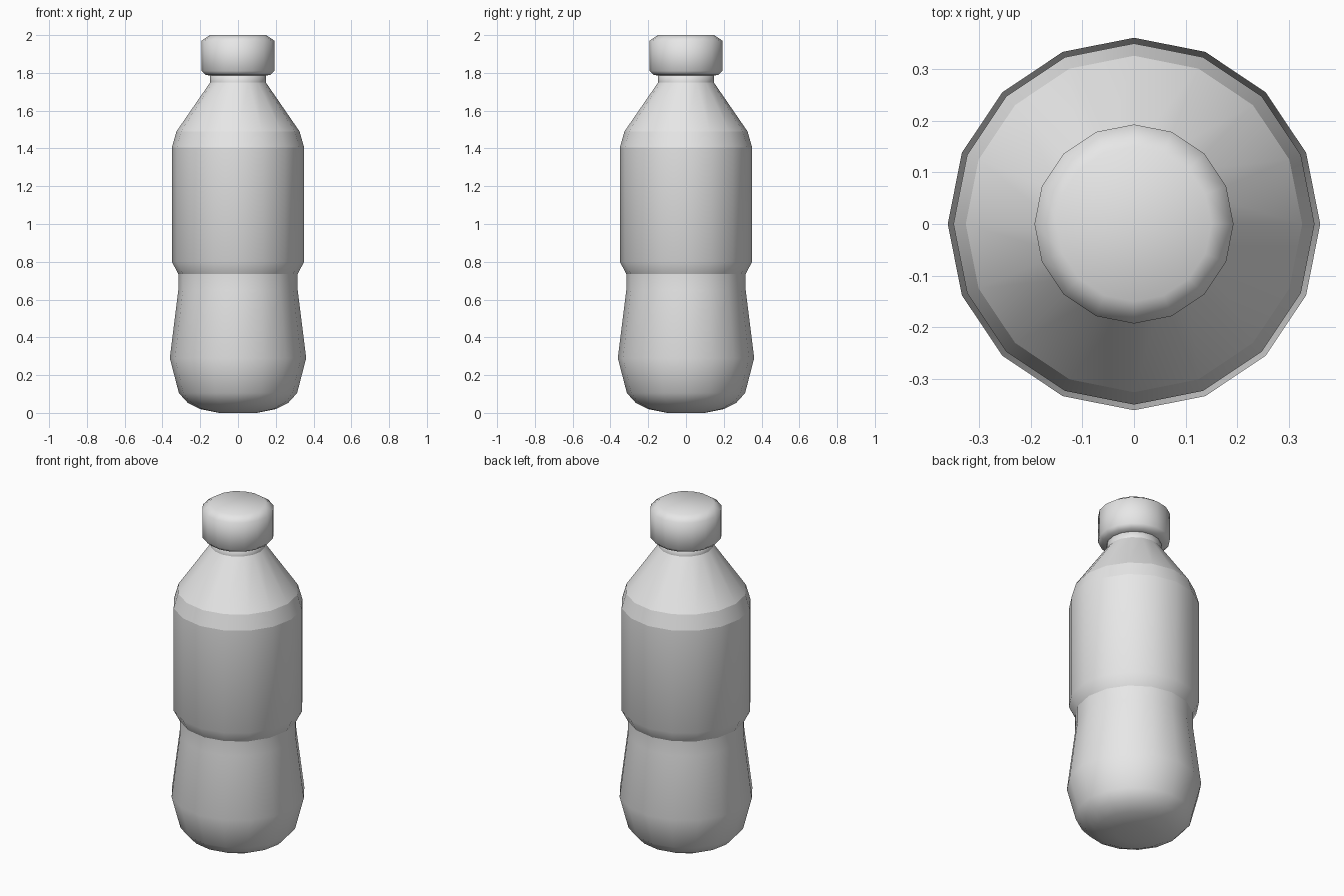
import bpy, bmesh, math

if "Cube" in bpy.data.objects:
    bpy.data.objects.remove(bpy.data.objects["Cube"])

SIDES = 16

grey = bpy.data.materials.new("light_grey")
grey.diffuse_color = (0.8, 0.8, 0.8, 1)
grey.use_nodes = True
grey.node_tree.nodes["Principled BSDF"].inputs["Base Color"].default_value = grey.diffuse_color


def lathe(name, profile, sharp=()):
    """Spin (radius, z) points listed bottom to top; rings indexed in sharp get hard edges."""
    bm = bmesh.new()
    rings = []
    for r, z in profile:
        rings.append([bm.verts.new((r * math.cos(2 * math.pi * i / SIDES),
                                    r * math.sin(2 * math.pi * i / SIDES), z))
                      for i in range(SIDES)])
    for a, b in zip(rings, rings[1:]):
        for i in range(SIDES):
            j = (i + 1) % SIDES
            bm.faces.new((a[i], a[j], b[j], b[i]))
    bm.faces.new(rings[0][::-1])
    bm.faces.new(rings[-1])
    for f in bm.faces:
        f.smooth = True
    for k in sharp:
        for i in range(SIDES):
            bm.edges.get((rings[k][i], rings[k][(i + 1) % SIDES])).smooth = False
    mesh = bpy.data.meshes.new(name)
    bm.to_mesh(mesh)
    bm.free()
    mesh.materials.append(grey)
    ob = bpy.data.objects.new(name, mesh)
    bpy.context.collection.objects.link(ob)
    return ob


# bottle: rounded base, waist, label band, shoulder and neck
lathe("bottle_body", [
    (0.10, 0.0), (0.20, 0.02), (0.265, 0.052), (0.313, 0.105), (0.361, 0.29),
    (0.316, 0.65), (0.316, 0.735), (0.35, 0.80), (0.35, 1.405),
    (0.326, 1.49), (0.147, 1.75), (0.147, 1.80),
], sharp=(6, 8, 9, 10))

# screw cap with chamfered rims
lathe("cap", [
    (0.145, 1.785), (0.172, 1.79), (0.193, 1.81), (0.193, 1.97), (0.15, 2.0),
], sharp=(0,))
